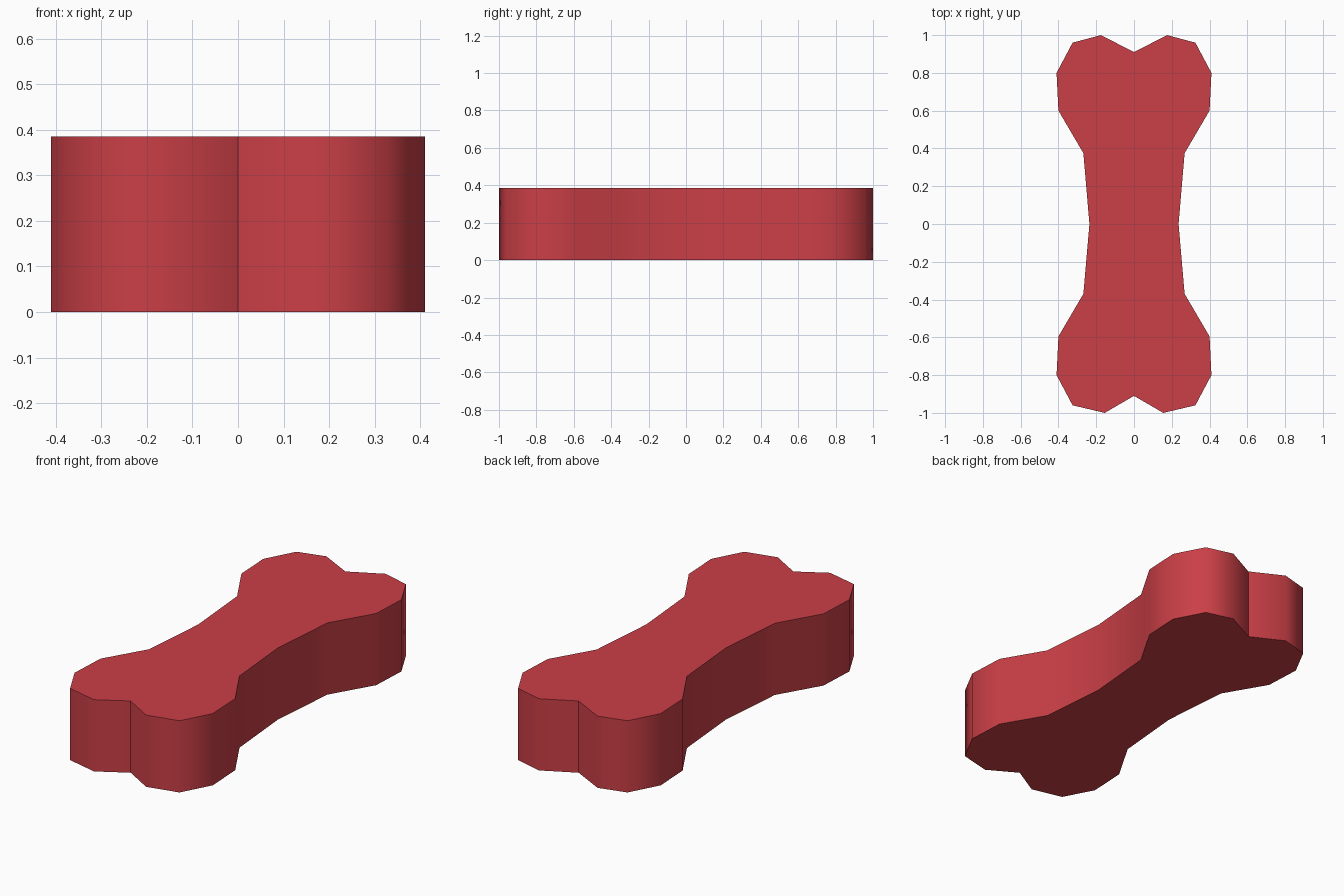
import bpy, bmesh, math

if "Cube" in bpy.data.objects:
    bpy.data.objects.remove(bpy.data.objects["Cube"])

HEIGHT = 0.385

# Right half of the bone outline, from the back notch to the front notch
half = [(0.175, 1.0), (0.325, 0.96), (0.41, 0.80), (0.40, 0.60), (0.268, 0.375),
        (0.236, 0.0),
        (0.268, -0.37), (0.40, -0.595), (0.41, -0.80), (0.325, -0.96), (0.155, -1.0)]
outline = [(0, 0.91)] + half + [(0, -0.91)] + [(-x, y) for x, y in reversed(half)]

# Flat red
red = bpy.data.materials.new("red")
red.diffuse_color = (0.59, 0.05, 0.062, 1)
red.use_nodes = True
red.node_tree.nodes["Principled BSDF"].inputs["Base Color"].default_value = red.diffuse_color

# Bone biscuit: outline face extruded straight up
bm = bmesh.new()
base = bm.faces.new([bm.verts.new((x, y, 0)) for x, y in outline])
ext = bmesh.ops.extrude_face_region(bm, geom=[base], use_keep_orig=True)
top = [v for v in ext["geom"] if isinstance(v, bmesh.types.BMVert)]
bmesh.ops.translate(bm, verts=top, vec=(0, 0, HEIGHT))
bmesh.ops.recalc_face_normals(bm, faces=bm.faces)
mesh = bpy.data.meshes.new("bone")
bm.to_mesh(mesh)
bm.free()
mesh.materials.append(red)
bone = bpy.data.objects.new("bone", mesh)
bpy.context.collection.objects.link(bone)

# Rounded sides, with crisp rims and end notches
bpy.context.view_layer.objects.active = bone
bone.select_set(True)
bpy.ops.object.shade_smooth_by_angle(angle=math.radians(50))
